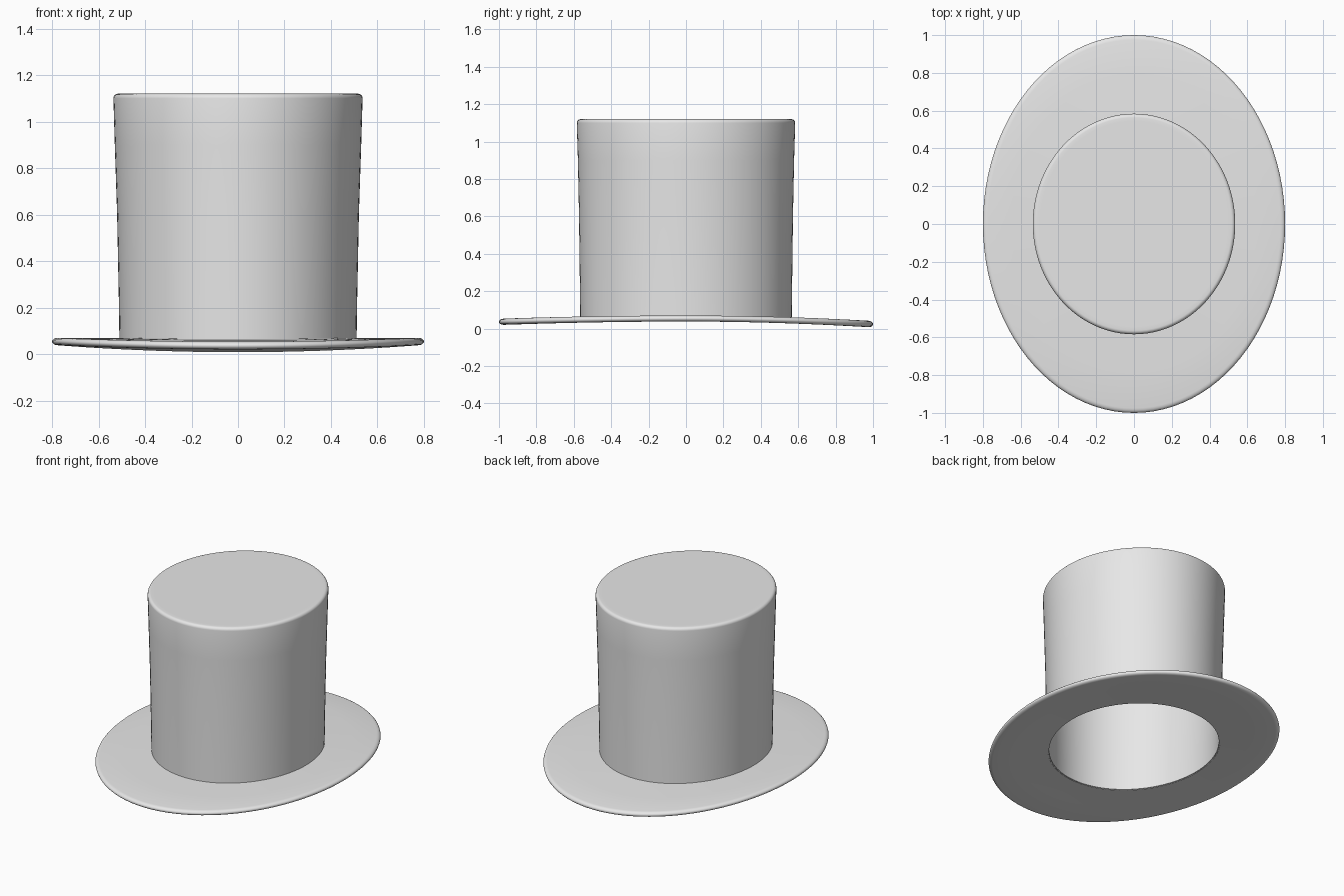
import bpy, bmesh, math

if "Cube" in bpy.data.objects:
    bpy.data.objects.remove(bpy.data.objects["Cube"], do_unlink=True)

SIDES = 96

felt = bpy.data.materials.new("grey felt")
felt.use_nodes = True
felt.diffuse_color = (0.8, 0.8, 0.8, 1)
felt.node_tree.nodes["Principled BSDF"].inputs["Base Color"].default_value = (0.8, 0.8, 0.8, 1)


def droop(y, z):
    """Brim sags towards front and back; the sag fades out up the crown."""
    sag = 0.034 if y > 0 else 0.02
    return -sag * y * y * max(0, 1 - z / 0.5)


def oval_lathe(name, profile, closed=False):
    """Sweep (half width, half depth, height) rings into an oval shell."""
    bm = bmesh.new()
    rings = []
    for rx, ry, z in profile:
        ring = []
        for i in range(SIDES):
            a = math.tau * i / SIDES
            y = ry * math.sin(a)
            ring.append(bm.verts.new((rx * math.cos(a), y, z + droop(y, z))))
        rings.append(ring)
    pairs = list(zip(rings, rings[1:]))
    if closed:
        pairs.append((rings[-1], rings[0]))
    else:
        bm.faces.new(rings[0])
        bm.faces.new(rings[-1])
    for low, high in pairs:
        for i in range(SIDES):
            j = (i + 1) % SIDES
            bm.faces.new((low[i], low[j], high[j], high[i]))
    bmesh.ops.recalc_face_normals(bm, faces=bm.faces)
    mesh = bpy.data.meshes.new(name)
    bm.to_mesh(mesh)
    bm.free()
    obj = bpy.data.objects.new(name, mesh)
    bpy.context.collection.objects.link(obj)
    mesh.materials.append(felt)
    bpy.ops.object.select_all(action="DESELECT")
    obj.select_set(True)
    bpy.context.view_layer.objects.active = obj
    bpy.ops.object.shade_smooth_by_angle(angle=math.radians(40))
    return obj


# Crown: outer wall flares gently, the top edge is rounded, the inside is hollow
WALL = 0.015
wall = [(0.51, 0.565, 0.04), (0.512, 0.567, 0.2), (0.52, 0.572, 0.6), (0.53, 0.578, 0.9)]
top_rx, top_ry, top_z, bevel = 0.536, 0.584, 1.12, 0.02
inner = [(top_rx - 0.06, top_ry - 0.06, top_z - 0.02)]
inner += [(rx - WALL, ry - WALL, z) for rx, ry, z in reversed(wall)]
edge = []
for k in range(6):
    a = math.pi / 2 * k / 5
    inset = bevel * (1 - math.cos(a))
    edge.append((top_rx - inset, top_ry - inset, top_z - bevel + bevel * math.sin(a)))
lid = [(top_rx - 0.04, top_ry - 0.04, top_z)]
oval_lathe("crown", inner + wall + edge + lid)

# Brim: thin oval ring with a rounded rim
half = 0.016
mid = 0.054
rim = []
for k in range(9):
    a = -math.pi / 2 + math.pi * k / 8
    out = 0.025 * (math.cos(a) - 1)
    rim.append((0.8 + out, 1 + out, mid + half * math.sin(a)))
under = [(0.502, 0.557, mid - half), (0.65, 0.78, mid - half)]
over = [(rx, ry, mid + half) for rx, ry, z in reversed(under)]
oval_lathe("brim", under + rim + over, closed=True)
